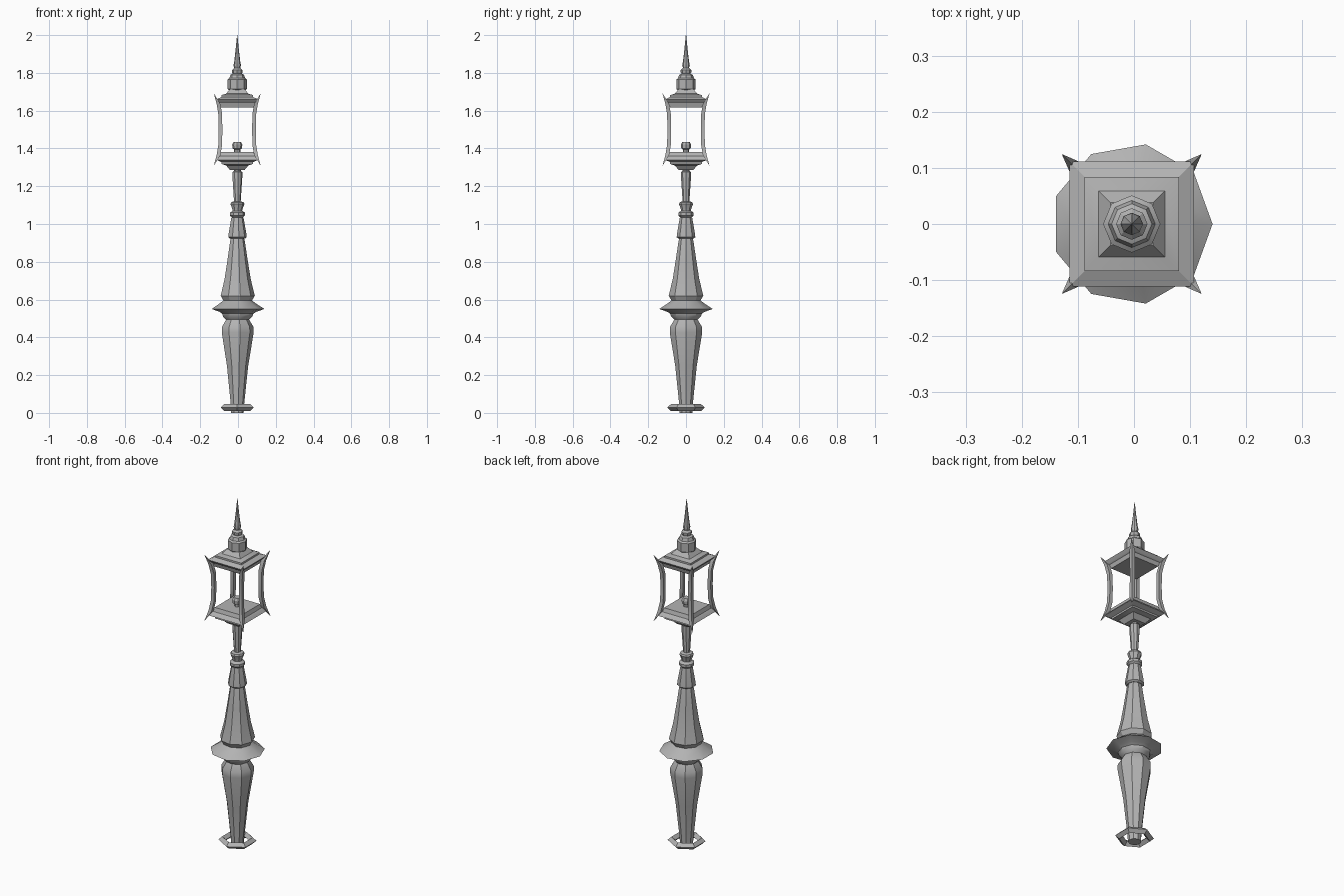
import bpy, bmesh, math

cube = bpy.data.objects.get("Cube")
if cube:
    bpy.data.objects.remove(cube, do_unlink=True)

CX = -0.004  # post axis

grey = bpy.data.materials.new("cast_iron_grey")
grey.use_nodes = True
colour = (0.45, 0.45, 0.45, 1)
grey.diffuse_color = colour
grey.node_tree.nodes["Principled BSDF"].inputs["Base Color"].default_value = colour


def finish(name, bm):
    bmesh.ops.recalc_face_normals(bm, faces=bm.faces)
    mesh = bpy.data.meshes.new(name)
    bm.to_mesh(mesh)
    bm.free()
    mesh.materials.append(grey)
    ob = bpy.data.objects.new(name, mesh)
    bpy.context.collection.objects.link(ob)
    bpy.ops.object.select_all(action='DESELECT')
    bpy.context.view_layer.objects.active = ob
    ob.select_set(True)
    bpy.ops.object.shade_smooth_by_angle(angle=math.radians(30))
    return ob


def loft(bm, rings, closed=False):
    """Skin a list of equal point rings; cap the ends or close the loop."""
    loops = [[bm.verts.new(p) for p in ring] for ring in rings]
    n = len(loops[0])
    pairs = list(zip(loops, loops[1:]))
    if closed:
        pairs.append((loops[-1], loops[0]))
    for low, high in pairs:
        for i in range(n):
            j = (i + 1) % n
            bm.faces.new((low[i], low[j], high[j], high[i]))
    if not closed:
        bm.faces.new(loops[0])
        bm.faces.new(loops[-1])


def turned(name, profile, sides, phase=0, closed=False, scale=1):
    """Faceted turning from (radius, height) points."""
    bm = bmesh.new()
    angles = [math.radians(phase) + math.tau * i / sides for i in range(sides)]
    loft(bm, [[(CX + r * scale * math.cos(a), r * scale * math.sin(a), z)
               for a in angles] for r, z in profile], closed)
    return finish(name, bm)


def square(name, profile):
    return turned(name, profile, 4, 45, scale=math.sqrt(2))


# Loose six-sided foot ring
turned("foot_ring", [(0.1, 0.028), (0.08, 0.046), (0.06, 0.028), (0.08, 0.01)],
       6, 30, closed=True)

# Nine-sided post, from the ground to the lantern
turned("lower_post", [(0.034, 0), (0.037, 0.05), (0.058, 0.25), (0.087, 0.425),
                      (0.086, 0.455), (0.062, 0.495)], 9)
turned("middle_collar", [(0.06, 0.49), (0.08, 0.51), (0.085, 0.525), (0.1, 0.535),
                         (0.144, 0.55), (0.095, 0.582), (0.075, 0.598)], 9)
turned("upper_post", [(0.075, 0.59), (0.093, 0.62), (0.071, 0.71), (0.055, 0.81),
                      (0.04, 0.91), (0.036, 0.925)], 9)
turned("neck", [(0.04, 0.922), (0.05, 0.93), (0.049, 0.945), (0.033, 1.035)], 9)
turned("neck_bead", [(0.03, 1.035), (0.041, 1.045), (0.041, 1.06), (0.026, 1.07),
                     (0.028, 1.08), (0.038, 1.105), (0.034, 1.115), (0.02, 1.12)], 9)
turned("lantern_stem", [(0.018, 1.115), (0.027, 1.25), (0.027, 1.275),
                        (0.019, 1.28), (0.022, 1.3)], 9)

# Lantern roof, and the same shape turned over as its tray
roof = [(0.085, 1.618), (0.092, 1.64), (0.1, 1.645), (0.111, 1.66), (0.084, 1.672),
        (0.084, 1.682), (0.059, 1.69), (0.038, 1.715)]
square("lantern_roof", roof)
square("lantern_tray", [(r, 3 - z) for r, z in roof])

# Four corner bars flaring to a spike at both ends
half = [(0.079, 0.098, 0), (0.08, 0.1, 0.08), (0.089, 0.109, 0.135), (0.123, 0.124, 0.19)]
levels = [(a, b, -h) for a, b, h in reversed(half)] + half[1:]
for sx, side in ((1, "left"), (-1, "right")):
    for sy, end in ((-1, "front"), (1, "back")):
        bm = bmesh.new()
        loft(bm, [[(CX + sx * x, sy * y, 1.5 + h)
                   for x, y in ((a, a), (b, a), (b, b), (a, b))] for a, b, h in levels])
        finish(f"{end}_{side}_corner_bar", bm)

# Burner inside the lantern
turned("burner", [(0.016, 1.375), (0.016, 1.395), (0.025, 1.4), (0.027, 1.42),
                  (0.02, 1.433)], 8)

# Eight-sided vent and finial
turned("roof_vent", [(0.04, 1.705), (0.051, 1.715), (0.051, 1.765), (0.042, 1.772),
                     (0.036, 1.79), (0.022, 1.797)], 8)
turned("finial_bead", [(0.02, 1.79), (0.028, 1.803), (0.028, 1.815), (0.018, 1.825)], 8)
turned("finial_spike", [(0.014, 1.82), (0.02, 1.84), (0.016, 1.86), (0.009, 1.92),
                        (0.001, 2.0)], 8)
